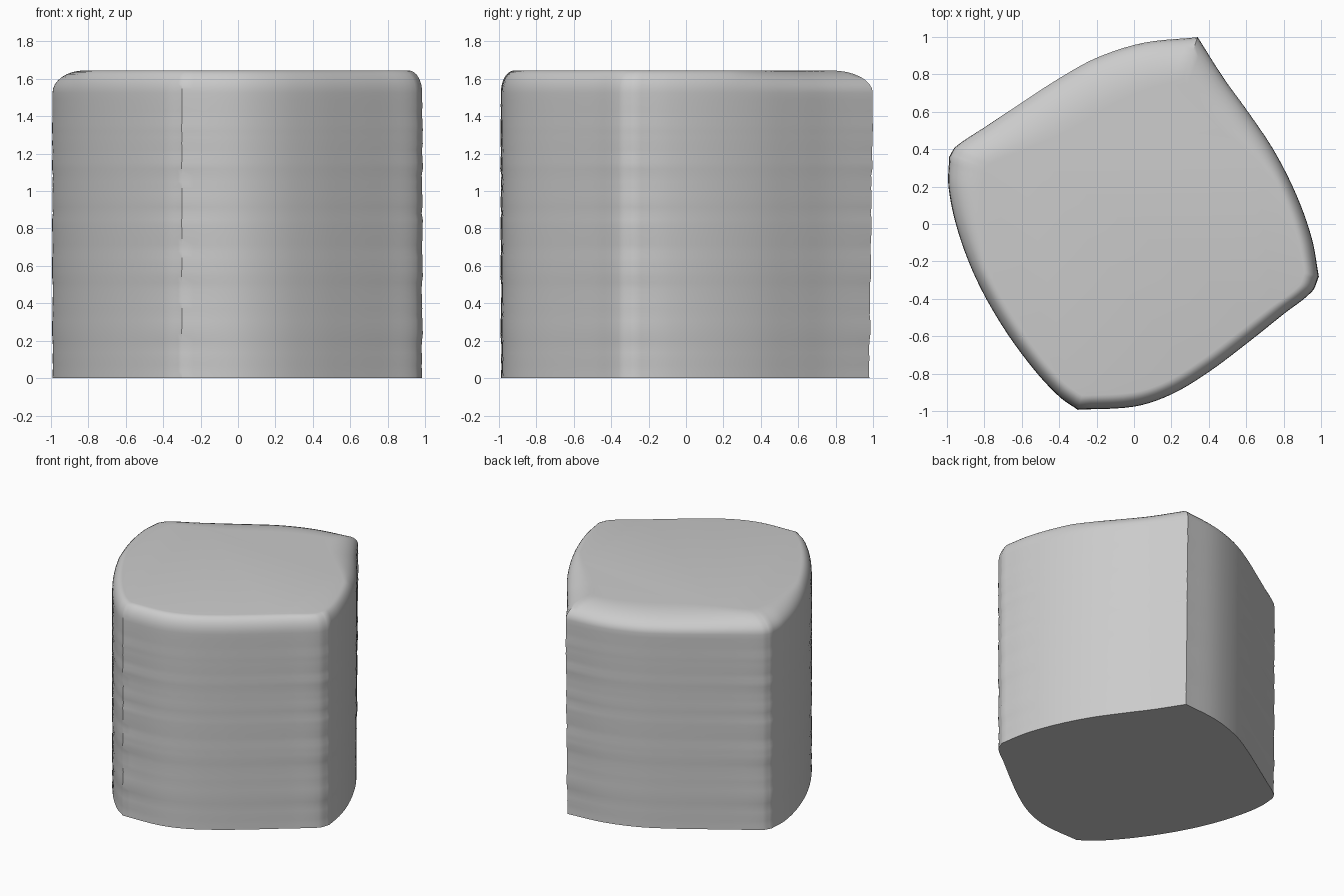
import bpy, bmesh, math, random
from mathutils import Vector
from mathutils.geometry import interpolate_bezier

if "Cube" in bpy.data.objects:
    bpy.data.objects.remove(bpy.data.objects["Cube"], do_unlink=True)
random.seed(4)

# Four bowed sides, each running clockwise from one corner to the next
SIDES = [
    [(.34, 1), (.48, .78), (.61, .60), (.75, .39), (.87, .15), (.95, -.08), (.985, -.28)],
    [(.985, -.28), (.95, -.36), (.80, -.48), (.60, -.64), (.40, -.79), (.20, -.91), (0, -.975), (-.30, -.99)],
    [(-.30, -.99), (-.40, -.92), (-.54, -.77), (-.70, -.55), (-.84, -.30), (-.94, -.04), (-.99, .20), (-.985, .36)],
    [(-.985, .36), (-.95, .415), (-.78, .53), (-.60, .65), (-.40, .78), (-.20, .89), (.05, .97), (.34, 1)],
]
HEIGHT, SHOULDER = 1.645, 1.525
STEPS = 5


def smooth_path(points):
    """Smooth curve through the points, leaving off the last one."""
    pts = [Vector(p) for p in points]
    pts = [2 * pts[0] - pts[1]] + pts + [2 * pts[-1] - pts[-2]]
    out = []
    for a, b, c, d in zip(pts, pts[1:], pts[2:], pts[3:]):
        reach = (c - b).length / 3
        start = b + (c - a).normalized() * reach
        end = c - (d - b).normalized() * reach
        out += interpolate_bezier(b, start, end, c, STEPS + 1)[:-1]
    return [Vector(p[:2]) for p in out]


outline, corners = [], []
for side in SIDES:
    corners.append(len(outline))
    outline += smooth_path(side)
count = len(outline)

bm = bmesh.new()
rings = []


def add_ring(z, inset=0.0, ripple=0.0):
    ring = []
    for p in outline:
        out = p.normalized()
        # The shoulder is broader towards the back
        width = 0.075 + 0.2 * max(0, out.dot(Vector((-.3, .95))))
        near = max(math.exp(-(p - outline[c]).length * 5) for c in corners)
        q = p - out * (width * inset - ripple * (0.3 + near))
        if q.y > 0:
            q.y *= 0.98 + 0.012 * z
        ring.append(bm.verts.new((q.x, q.y, z)))
    rings.append(ring)


# Slightly rippled wall, then the rounded shoulder
WALL = 45
for i in range(WALL + 1):
    add_ring(SHOULDER * i / WALL, ripple=random.uniform(-.003, .003) if 0 < i < WALL else 0)
for i in range(1, 9):
    t = i / 8 * math.pi / 2
    add_ring(SHOULDER + (HEIGHT - SHOULDER) * math.sin(t), 1 - math.cos(t))

for low, high in zip(rings, rings[1:]):
    for i in range(count):
        j = (i + 1) % count
        bm.faces.new((low[i], low[j], high[j], high[i]))
bm.faces.new(rings[0])
bm.faces.new(rings[-1])
bmesh.ops.recalc_face_normals(bm, faces=bm.faces)

mesh = bpy.data.meshes.new("block_body")
bm.to_mesh(mesh)
bm.free()
body = bpy.data.objects.new("block_body", mesh)
bpy.context.collection.objects.link(body)

# Plain grey over the whole block
grey = bpy.data.materials.new("plain_grey")
grey.use_nodes = True
colour = (0.6, 0.6, 0.6, 1)
grey.diffuse_color = colour
grey.node_tree.nodes["Principled BSDF"].inputs["Base Color"].default_value = colour
mesh.materials.append(grey)

bpy.context.view_layer.objects.active = body
body.select_set(True)
bpy.ops.object.shade_smooth_by_angle(angle=math.radians(35))
